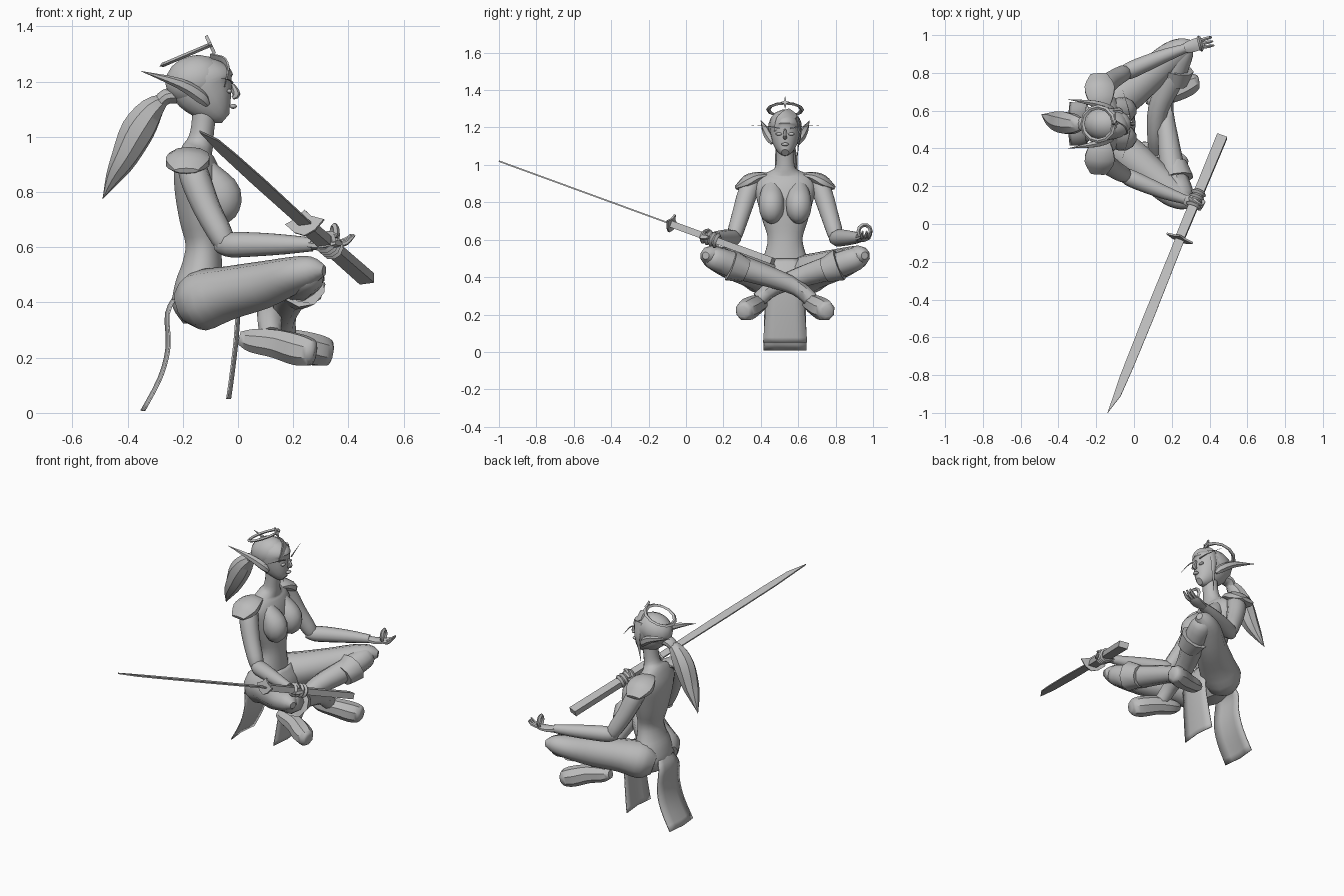
import bpy, bmesh, math
from mathutils import Vector, Matrix

if "Cube" in bpy.data.objects:
    bpy.data.objects.remove(bpy.data.objects["Cube"])

MID = 0.53   # y of the figure's centre line; the figure looks along +x

grey = bpy.data.materials.new("plain grey")
grey.use_nodes = True
COLOUR = (0.5, 0.5, 0.5, 1)
grey.diffuse_color = COLOUR
grey.node_tree.nodes["Principled BSDF"].inputs["Base Color"].default_value = COLOUR


def finish(bm, name, angle=40):
    bmesh.ops.recalc_face_normals(bm, faces=bm.faces)
    mesh = bpy.data.meshes.new(name)
    bm.to_mesh(mesh)
    bm.free()
    mesh.materials.append(grey)
    ob = bpy.data.objects.new(name, mesh)
    bpy.context.collection.objects.link(ob)
    bpy.ops.object.select_all(action='DESELECT')
    bpy.context.view_layer.objects.active = ob
    ob.select_set(True)
    bpy.ops.object.shade_smooth_by_angle(angle=math.radians(angle))
    return ob


def spline(rows, steps):
    """Catmull-Rom through rows of equal length."""
    out = []
    for i in range(len(rows) - 1):
        a, b, c, d = (rows[min(max(j, 0), len(rows) - 1)] for j in range(i - 1, i + 3))
        for k in range(steps):
            t = k / steps
            out.append([0.5 * (2 * q + (r - p) * t + (2 * p - 5 * q + 4 * r - s) * t * t
                               + (3 * q - p - 3 * r + s) * t ** 3)
                        for p, q, r, s in zip(a, b, c, d)])
    return out + [list(rows[-1])]


def loft(name, rows, up=(0, 0, 1), sides=10, steps=3):
    """Rows are x, side offset, z, half width, half height."""
    rows = spline(rows, steps)
    pts = [Vector((r[0], MID + r[1], r[2])) for r in rows]
    bm, rings = bmesh.new(), []
    for i, r in enumerate(rows):
        t = (pts[min(i + 1, len(pts) - 1)] - pts[max(i - 1, 0)]).normalized()
        side = Vector(up).cross(t).normalized()
        top = t.cross(side)
        ring = []
        for k in range(sides):
            a = 2 * math.pi * (k + 0.5) / sides
            ring.append(bm.verts.new(pts[i] + side * math.cos(a) * max(r[3], 0.001)
                                     + top * math.sin(a) * max(r[4], 0.001)))
        rings.append(ring)
    for p, q in zip(rings, rings[1:]):
        for k in range(sides):
            n = (k + 1) % sides
            bm.faces.new((p[k], p[n], q[n], q[k]))
    bm.faces.new(rings[0])
    bm.faces.new(rings[-1])
    return finish(bm, name)


def tube(name, rows, sides=8, steps=3, up=(0, 0, 1)):
    return loft(name, [(*r, r[3]) for r in rows], up, sides, steps)


def ball(name, centre, size, turn=0):
    bm = bmesh.new()
    m = (Matrix.Translation((centre[0], MID + centre[1], centre[2]))
         @ Matrix.Rotation(turn, 4, 'Y') @ Matrix.Diagonal((*size, 1)))
    bmesh.ops.create_uvsphere(bm, u_segments=14, v_segments=9, radius=1, matrix=m)
    return finish(bm, name)


def ring(name, centre, axis, radius, thick, high, around=14):
    """Band of four-sided section around an axis."""
    bm = bmesh.new()
    m = Matrix.Translation(centre) @ Vector(axis).to_track_quat('Z', 'Y').to_matrix().to_4x4()
    loops = []
    for i in range(around):
        a = 2 * math.pi * i / around
        loops.append([bm.verts.new(m @ Vector(((radius + u) * math.cos(a), (radius + u) * math.sin(a), v)))
                      for u, v in ((thick, 0), (0, high), (-thick, 0), (0, -high))])
    for i in range(around):
        p, q = loops[i], loops[(i + 1) % around]
        for k in range(4):
            bm.faces.new((p[k], p[(k + 1) % 4], q[(k + 1) % 4], q[k]))
    return finish(bm, name)


def plate(name, outline, frame, depth):
    """Flat outline in the frame's x-y plane, thickened along its z."""
    bm = bmesh.new()
    faces = [bm.faces.new([bm.verts.new(frame @ Vector((u, v, w))) for u, v in outline])
             for w in (-depth, depth)]
    a, b = (list(f.verts) for f in faces)
    for k in range(len(a)):
        n = (k + 1) % len(a)
        bm.faces.new((a[k], a[n], b[n], b[k]))
    return finish(bm, name, 20)


# torso, neck and head
loft("torso", [(-.15, 0, .32, .08, .05), (-.145, 0, .38, .16, .095), (-.14, 0, .46, .14, .09),
               (-.13, 0, .53, .11, .075), (-.125, 0, .61, .095, .066), (-.133, 0, .7, .122, .08),
               (-.14, 0, .8, .15, .09), (-.15, 0, .88, .165, .083), (-.15, 0, .94, .132, .062),
               (-.138, 0, .975, .062, .05), (-.128, 0, 1.03, .048, .043), (-.118, 0, 1.12, .048, .047)],
     up=(1, 0, 0), sides=16)
loft("head", [(-.045, 0, 1.066, .02, .022), (-.065, 0, 1.085, .045, .05), (-.095, 0, 1.125, .068, .087),
              (-.127, 0, 1.18, .082, .117), (-.137, 0, 1.23, .08, .114), (-.14, 0, 1.27, .052, .078),
              (-.14, 0, 1.288, .02, .03)], up=(1, 0, 0), sides=16)
loft("nose", [(-.02, 0, 1.19, .006, .006), (-.006, 0, 1.155, .013, .015), (-.02, 0, 1.14, .008, .006)],
     up=(1, 0, 0), sides=6)
ball("lips", (-.017, 0, 1.11), (.013, .02, .009))
ball("hair_cap", (-.155, 0, 1.205), (.112, .09, .09), math.radians(-15))
loft("hair_bun", [(-.22, 0, 1.15, .035, .03), (-.26, 0, 1.145, .04, .028), (-.29, 0, 1.118, .03, .025)])
loft("ponytail", [(-.26, 0, 1.14, .02, .018), (-.31, 0, 1.102, .05, .047), (-.362, .005, 1.025, .062, .063),
                  (-.412, .015, .922, .052, .048), (-.452, .03, .85, .03, .028), (-.49, .05, .775, 0, 0)], sides=8)
loft("swept_fringe", [(-.1, .04, 1.283, .03, .006), (-.055, .02, 1.26, .045, .008),
                      (-.035, -.02, 1.225, .04, .008), (-.05, -.06, 1.18, 0, 0)], up=(1, 0, 0), sides=8)
loft("long_side_lock", [(-.09, .06, 1.25, .012, .035), (-.085, .08, 1.17, .008, .02),
                        (-.09, .07, 1.1, .004, .01), (-.1, .062, 1.0, 0, 0)], up=(1, 0, 0), sides=6)

# halo with its pointed star
HALO = Vector((-.19, MID, 1.295))
TILT = Vector((-.39, 0, .92))
ring("halo", HALO, TILT, .09, .012, .008, 12)
star = Matrix.Translation((-.1, MID, 1.333)) @ Matrix.Rotation(math.radians(-25), 4, 'Y')
star = star @ Matrix(((0, 0, 1, 0), (1, 0, 0, 0), (0, 1, 0, 0), (0, 0, 0, 1)))
plate("halo_star", [(0, .036), (.006, .008), (.025, 0), (.006, -.008),
                    (0, -.036), (-.006, -.008), (-.025, 0), (-.006, .008)], star, .006)

# sword
TIP, END = Vector((-.14, -1, 1.02)), Vector((.467, .465, .485))
along = (TIP - END).normalized()
across = (Vector((1, 0, 0)) - along * along.x).normalized()
flat = along.cross(across)
sword = Matrix.Translation(END) @ Matrix((across, along, flat)).transposed().to_4x4()
LENGTH, GUARD = (TIP - END).length, .62
plate("handle", [(-.028, 0), (.028, 0), (.024, GUARD), (-.024, GUARD)], sword, .018)
plate("blade", [(-.022, GUARD), (.026, GUARD), (.034, 1.1), (.034, 1.4), (.03, 1.56),
                (0, LENGTH), (-.014, 1.45), (-.02, 1.1)], sword, .004)
turned = sword @ Matrix.Translation((0, GUARD, 0)) @ Matrix.Rotation(math.pi / 2, 4, 'X')
plate("guard", [(-.075, .008), (-.025, .028), (0, .055), (.025, .028), (.075, .008),
                (.04, -.028), (0, -.045), (-.04, -.028)], turned, .005)

# paired parts
for s, hand in ((1, "left"), (-1, "right")):
    def both(rows):
        return [(r[0], r[1] * s, *r[2:]) for r in rows]

    loft(hand + "_breast", both([(-.13, .065, .92, .03, .02), (-.1, .07, .86, .058, .05),
                                 (-.062, .073, .79, .07, .076), (-.068, .072, .735, .06, .066),
                                 (-.09, .07, .705, .03, .03)]), up=(1, 0, 0), sides=12)
    loft(hand + "_ear", both([(-.11, .07, 1.115, .008, .012), (-.135, .085, 1.145, .02, .024),
                              (-.21, .108, 1.192, .018, .02), (-.35, .13, 1.237, 0, 0)]), sides=6)
    loft(hand + "_eyebrow", both([(-.02, .03, 1.195, .004, .005), (-.03, .08, 1.205, .003, .003),
                                  (-.06, .18, 1.212, 0, 0)]), sides=4)
    ball(hand + "_eyelid", (-.031, .033 * s, 1.165), (.01, .018, .008))
    loft(hand + "_shoulder_pad", both([(-.17, .09, .945, .045, .01), (-.177, .14, .935, .072, .03),
                                       (-.183, .2, .905, .082, .042), (-.187, .265, .877, .045, .01)]), sides=10)
    tube(hand + "_upper_arm", both([(-.17, .17, .91, .05), (-.155, .2, .85, .055), (-.112, .235, .74, .05),
                                    (-.055, .268, .63, .043), (-.045, .27, .59, .027)]), 10, up=(1, 0, 0))
    tube(hand + "_forearm", both([(-.075, .255, .605, .025), (-.03, .28, .608, .045), (.06, .32, .61, .044),
                                  (.17, .365, .61, .036), (.27, .4, .61, .025)]), 9)
    loft(hand + "_palm", both([(.25, .395, .61, .022, .018), (.3, .41, .605, .035, .018),
                               (.345, .425, .61, .036, .014), (.365, .435, .615, .028, .01)]), sides=8)

    # legs: the right one crosses in front, with its foot further forward
    lead = .03 if s < 0 else -.02
    loft(hand + "_thigh", both([(-.2, .07, .385, .06, .065), (-.14, .1, .405, .11, .11),
                                (-.03, .17, .435, .106, .097), (.1, .275, .465, .09, .086),
                                (.2, .36, .498, .08, .068), (.268, .405, .515, .056, .052),
                                (.312, .425, .515, .02, .02)]), sides=10)
    tube(hand + "_calf", both([(.275, .42, .515, .03), (.255, .38, .5, .064), (.205, .25, .455, .068),
                               (.15 + lead, .08, .4, .056), (.135 + lead, -.06, .345, .045),
                               (.14 + lead, -.14, .28, .042)]), 9)
    tube(hand + "_boot_cuff", both([(.215, .21, .435, .066), (.23, .29, .465, .088), (.228, .285, .463, .07)]), 9, 1)
    reach = .06 if s < 0 else 0
    loft(hand + "_foot", both([(.005 + reach, -.13, .272, .025, .025), (.05 + reach, -.135, .262, .045, .045),
                               (.14 + reach, -.16, .25, .052, .055), (.22 + reach, -.2, .228, .06, .06),
                               (.265 + reach, -.225, .218, .045, .05), (.28 + reach, -.23, .215, .025, .03)]),
         sides=8)

# open left hand: three fingers, with thumb and index finger in a loop
for i in range(3):
    tube(f"left_finger_{i}", [(.35, .405 + .018 * i, .612, .011), (.39, .41 + .022 * i, .615 + .005 * i, .01),
                              (.422 - .006 * i, .415 + .022 * i, .645, .005)], 6)
ring("left_finger_loop", (.35, MID + .425, .645), (1, .25, 0), .034, .011, .011, 10)

# closed right hand around the handle
for i in range(4):
    ring(f"right_finger_{i}", sword @ Vector((0, .345 + .024 * i, 0)), along, .032, .011, .013, 10)
tube("right_thumb", [(.3, -.39, .62, .013), (.325, -.41, .648, .012), (.36, -.43, .64, .007)], 6)


# hanging cloths
def cloth(name, profile, edge):
    bm, rows = bmesh.new(), []
    for x, z, half in spline(profile, 3):
        rows.append([bm.verts.new((x + edge * abs(k) / 2, MID + half * k / 2, z)) for k in range(-2, 3)])
    for p, q in zip(rows, rows[1:]):
        for k in range(4):
            bm.faces.new((p[k], p[k + 1], q[k + 1], q[k]))
    ob = finish(bm, name)
    ob.modifiers.new("thickness", 'SOLIDIFY').thickness = .006


cloth("back_cloth", [(-.23, .43, .06), (-.265, .36, .1), (-.262, .24, .11), (-.29, .13, .113),
                     (-.353, .01, .115)], .012)
cloth("front_cloth", [(-.04, .5, .08), (.005, .42, .1), (.005, .3, .1), (-.01, .16, .11), (-.025, .05, .118)], -.012)
